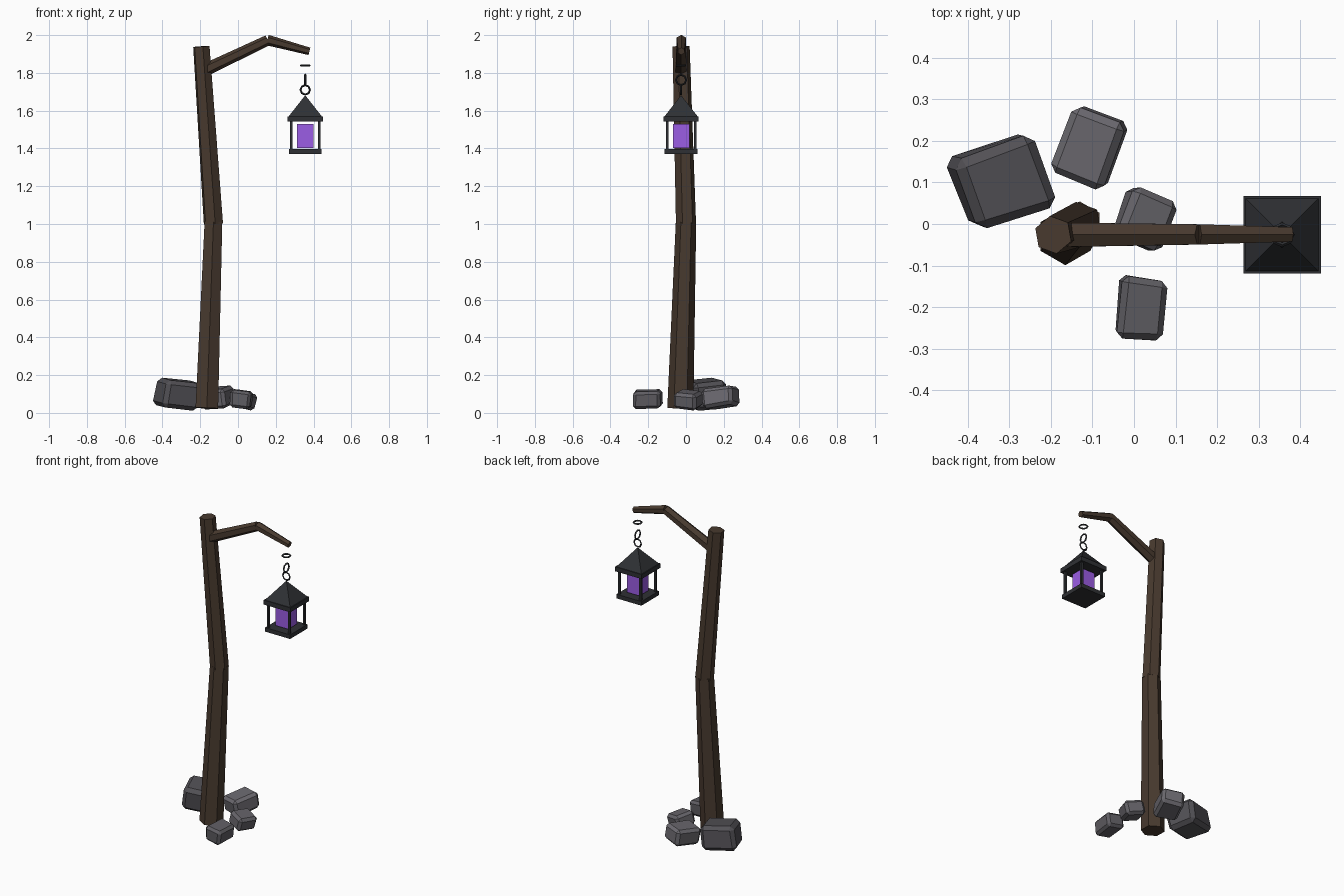
import bpy, bmesh, random
from math import radians, pi
from mathutils import Vector, Euler, Matrix

if "Cube" in bpy.data.objects:
    bpy.data.objects.remove(bpy.data.objects["Cube"])

random.seed(4)

def material(name, rgb):
    m = bpy.data.materials.new(name)
    m.diffuse_color = (*rgb, 1)
    m.use_nodes = True
    m.node_tree.nodes["Principled BSDF"].inputs["Base Color"].default_value = m.diffuse_color
    return m

WOOD = material("wood", (0.065, 0.042, 0.028))
IRON = material("iron", (0.028, 0.030, 0.034))
GLOW = material("purple_glow", (0.33, 0.11, 0.78))
STONES = [material("stone_%d" % i, (g, g * 0.96, g * 1.08)) for i, g in enumerate((0.085, 0.15, 0.13, 0.115))]

def finish(bm, name, mat):
    bmesh.ops.recalc_face_normals(bm, faces=bm.faces)
    me = bpy.data.meshes.new(name)
    bm.to_mesh(me)
    bm.free()
    me.materials.append(mat)
    ob = bpy.data.objects.new(name, me)
    bpy.context.collection.objects.link(ob)
    return ob

def beam(name, a, b, r1, r2, spin=0):
    """Tapered six-sided timber from a to b."""
    a, b = Vector(a), Vector(b)
    d = b - a
    rot = Vector((0, 0, 1)).rotation_difference(d).to_matrix().to_4x4()
    bm = bmesh.new()
    bmesh.ops.create_cone(bm, cap_ends=True, segments=6, radius1=r1, radius2=r2, depth=d.length,
                          matrix=Matrix.Translation((a + b) / 2) @ rot @ Matrix.Rotation(radians(spin), 4, 'Z'))
    return finish(bm, name, WOOD)

def box(name, loc, size, mat):
    bm = bmesh.new()
    bmesh.ops.create_cube(bm, size=1, matrix=Matrix.Translation(loc) @ Matrix.Diagonal((*size, 1)))
    return finish(bm, name, mat)

def link(name, loc, rot, r):
    bpy.ops.mesh.primitive_torus_add(location=loc, rotation=rot, major_radius=r, minor_radius=0.0055,
                                     major_segments=8, minor_segments=4)
    ob = bpy.context.object
    ob.name = name
    ob.data.materials.append(IRON)

def rock(name, loc, size, rot, mat, bevel):
    """Chamfered, slightly irregular block."""
    bm = bmesh.new()
    bmesh.ops.create_cube(bm, size=1)
    for v in bm.verts:
        v.co = Vector([c * s * random.uniform(0.92, 1.06) for c, s in zip(v.co, size)])
    bmesh.ops.bevel(bm, geom=bm.edges[:], offset=bevel, segments=1, affect='EDGES')
    e = Euler([radians(a) for a in rot]).to_matrix().to_4x4()
    bm.transform(Matrix.Translation(loc) @ e)
    finish(bm, name, mat)

# Crooked post in two lengths
beam("post_lower", (-0.165, -0.03, 0.025), (-0.130, 0.0, 1.01), 0.069, 0.054, 0)
beam("post_upper", (-0.130, 0.0, 1.0), (-0.194, -0.026, 1.94), 0.054, 0.046, 10)

# Bent arm
beam("arm_inner", (-0.185, -0.026, 1.81), (0.158, -0.025, 1.973), 0.034, 0.028, 30)
beam("arm_outer", (0.155, -0.025, 1.974), (0.378, -0.025, 1.914), 0.028, 0.020, 30)

# Chain
X, Y = 0.356, -0.026
link("chain_link_top", (X, Y, 1.84), (0, 0, 0), 0.024)
link("chain_link_middle", (X, Y, 1.763), (0, pi / 2, 0), 0.027)
link("chain_link_bottom", (X, Y, 1.71), (pi / 2, 0, 0), 0.025)

# Lantern frame and pyramid roof
box("lantern_base", (X, Y, 1.383), (0.174, 0.174, 0.026), IRON)
box("lantern_eave", (X, Y, 1.556), (0.186, 0.186, 0.028), IRON)
bm = bmesh.new()
bmesh.ops.create_cone(bm, cap_ends=True, segments=4, radius1=0.126, radius2=0.004, depth=0.11,
                      matrix=Matrix.Translation((X, Y, 1.623)) @ Matrix.Rotation(pi / 4, 4, 'Z'))
finish(bm, "lantern_roof", IRON)
for sx in (-1, 1):
    for sy in (-1, 1):
        box("lantern_bar", (X + sx * 0.074, Y + sy * 0.074, 1.468), (0.013, 0.013, 0.16), IRON)
box("lantern_glow", (X, Y, 1.466), (0.088, 0.088, 0.125), GLOW)

# Stones around the foot
rock("stone_large", (-0.32, 0.10, 0.098), (0.205, 0.185, 0.15), (6, 7, 20), STONES[0], 0.022)
rock("stone_back", (-0.107, 0.185, 0.083), (0.135, 0.172, 0.105), (8, -4, -22), STONES[1], 0.017)
rock("stone_right", (0.026, 0.013, 0.07), (0.120, 0.128, 0.09), (-6, 12, -22), STONES[2], 0.016)
rock("stone_front", (0.016, -0.203, 0.072), (0.110, 0.146, 0.095), (2, 5, -5), STONES[3], 0.015)
